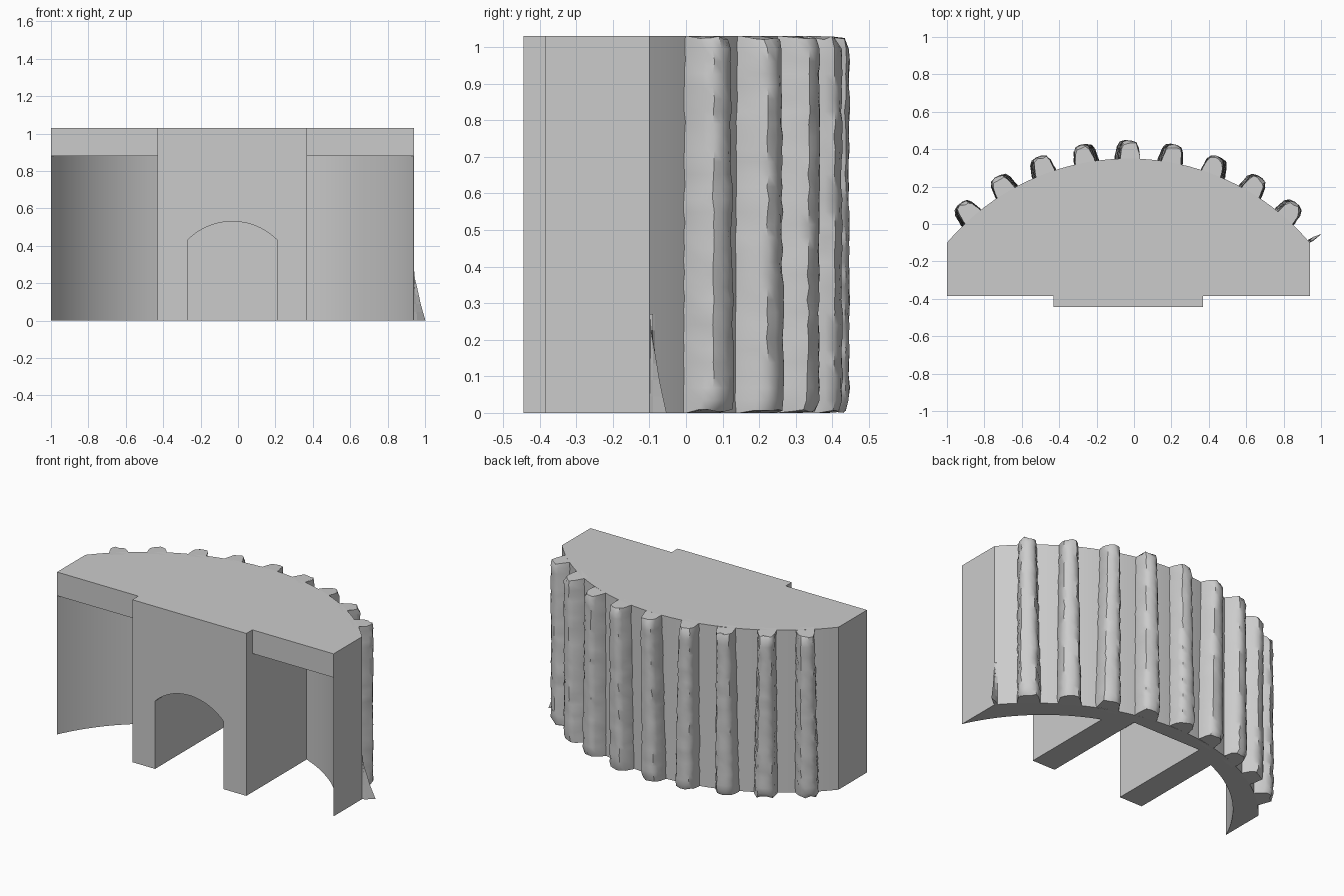
import bpy, bmesh, math, random
from mathutils import Vector

random.seed(4)
cube = bpy.data.objects.get("Cube")
if cube:
    bpy.data.objects.remove(cube, do_unlink=True)

CX = -0.03          # centre line of the wall
HALF = 0.97         # half width
TOP, LINTEL = 1.03, 0.88
OUT_R, OUT_Y = 1.27, -0.92    # outer curve: radius and centre y
IN_R, IN_Y = 1.067, -0.83     # inner curve

stone = bpy.data.materials.new("grey_stone")
stone.use_nodes = True
stone.diffuse_color = (0.6, 0.6, 0.6, 1)
stone.node_tree.nodes["Principled BSDF"].inputs["Base Color"].default_value = (0.6, 0.6, 0.6, 1)


def make_object(name, bm):
    bmesh.ops.recalc_face_normals(bm, faces=bm.faces)
    mesh = bpy.data.meshes.new(name)
    bm.to_mesh(mesh)
    bm.free()
    mesh.materials.append(stone)
    obj = bpy.data.objects.new(name, mesh)
    bpy.context.collection.objects.link(obj)
    return obj


def prism(name, points, offset):
    """Extrude a closed outline along an offset."""
    bm = bmesh.new()
    face = bm.faces.new([bm.verts.new(p) for p in points])
    ext = bmesh.ops.extrude_face_region(bm, geom=[face])
    moved = [v for v in ext["geom"] if isinstance(v, bmesh.types.BMVert)]
    bmesh.ops.translate(bm, verts=moved, vec=offset)
    return make_object(name, bm)


def arc(radius, cy, x0, x1, n):
    """Points on an arc, evenly spaced by angle between two x offsets."""
    a0, a1 = math.asin(x0 / radius), math.asin(x1 / radius)
    angles = [a0 + (a1 - a0) * i / n for i in range(n + 1)]
    return [(radius * math.sin(a), cy + radius * math.cos(a)) for a in angles]


def cut(target, cutter):
    cutter.hide_render = True
    mod = target.modifiers.new("cut", 'BOOLEAN')
    mod.operation = 'DIFFERENCE'
    mod.solver = 'EXACT'
    mod.object = cutter
    bpy.context.view_layer.objects.active = target
    bpy.ops.object.modifier_apply(modifier=mod.name)
    bpy.data.objects.remove(cutter, do_unlink=True)


def smooth(obj, degrees):
    bpy.ops.object.select_all(action='DESELECT')
    obj.select_set(True)
    bpy.context.view_layer.objects.active = obj
    bpy.ops.object.shade_smooth_by_angle(angle=math.radians(degrees))


# Solid wall with a curved back and a projecting centre bay
front = [(HALF, -0.385), (0.4, -0.385), (0.4, -0.445),
         (-0.4, -0.445), (-0.4, -0.385), (-HALF, -0.385)]
outline = arc(OUT_R, OUT_Y, -HALF, HALF, 40) + front
wall = prism("curved_wall", [(CX + x, y, 0) for x, y in outline], (0, 0, TOP))

# Curved recesses either side of the centre bay
for side in (-1, 1):
    shape = arc(IN_R, IN_Y, 0.4, 0.99, 20) + [(0.99, -0.6), (0.4, -0.6)]
    points = [(CX + side * x, y, -0.1) for x, y in shape]
    cut(wall, prism("recess_cutter", points, (0, 0, LINTEL + 0.1)))

# Arched passage in the centre bay
arch = [(-0.24, -0.1)] + arc(0.338, 0.192, -0.24, 0.24, 20) + [(0.24, -0.1)]
cut(wall, prism("arch_cutter", [(CX + x, -0.6, z) for x, z in arch], (0, 0.85, 0)))
smooth(wall, 25)


# Rough weathered ribs on the back
def rib(name, angle):
    section = [(-0.06, -0.03), (-0.058, 0.01), (-0.05, 0.065), (-0.036, 0.088), (-0.012, 0.096),
               (0.014, 0.095), (0.038, 0.086), (0.05, 0.06), (0.058, 0.01), (0.06, -0.03)]
    levels = 30
    out = Vector((math.sin(angle), math.cos(angle), 0))
    along = Vector((math.cos(angle), -math.sin(angle), 0))
    lean = random.uniform(-0.008, 0.008)
    bm = bmesh.new()
    rings = []
    for i in range(levels + 1):
        t = i / levels
        end = i in (0, levels)
        ring = []
        for s, r in section:
            rough = 0.004 if r > 0 else 0
            s2 = s * (1.14 - 0.24 * t) + lean * (1 - 2 * t) + random.uniform(-rough, rough)
            r2 = r + random.uniform(-rough, rough) * 0.7
            z = t * TOP
            if end and r > 0.05:      # broken edges at both ends
                r2 -= random.uniform(0.004, 0.022)
                z += random.uniform(0, 0.01) * (1 if i == 0 else -1)
            p = out * (OUT_R + r2) + along * s2
            ring.append(bm.verts.new((CX + p.x, OUT_Y + p.y, z)))
        rings.append(ring)
    n = len(section)
    for low, high in zip(rings, rings[1:]):
        for j in range(n):
            k = (j + 1) % n
            bm.faces.new((low[j], low[k], high[k], high[j]))
    bm.faces.new(rings[0])
    bm.faces.new(rings[-1])
    smooth(make_object(name, bm), 40)


for i in range(9):
    rib(f"back_rib_{i + 1}", math.radians(10.3) * (i - 4))

# Broken stump of one more rib at the left end
bm = bmesh.new()
rings = []
for i in range(7):
    t = i / 6
    reach = 0.06 * (1 - t) ** 1.3 + random.uniform(0, 0.004)
    shape = [(0.93, -0.105), (0.94 + reach * 0.3, -0.09),
             (0.94 + reach, -0.1 + 0.75 * reach), (0.94 + reach * 0.3, -0.1 + 0.5 * reach),
             (0.93, -0.085)]
    rings.append([bm.verts.new((x, y, 0.27 * t)) for x, y in shape])
for low, high in zip(rings, rings[1:]):
    for j in range(5):
        k = (j + 1) % 5
        bm.faces.new((low[j], low[k], high[k], high[j]))
bm.faces.new(rings[0])
bm.faces.new(rings[-1])
make_object("broken_rib_stump", bm)
